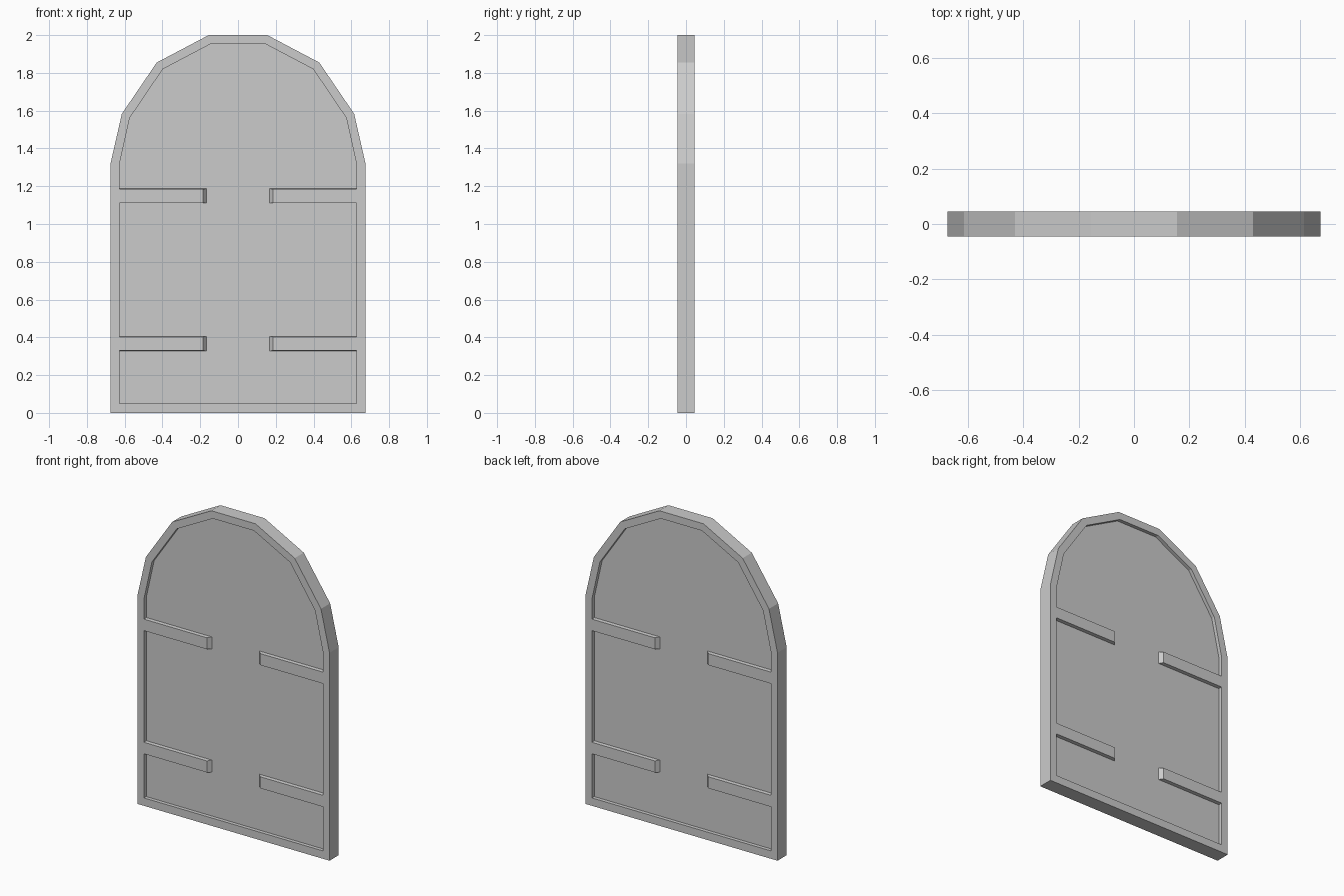
import bpy
import bmesh

if "Cube" in bpy.data.objects:
    bpy.data.objects.remove(bpy.data.objects["Cube"])

HALF = 0.046    # half thickness of the door at the rim
FLOOR = 0.023   # half thickness at the recessed panel


def loop_from_half(half):
    """Close a right-hand (x, z) half profile by mirroring it across x = 0."""
    return half + [(-x, z) for x, z in reversed(half)]


def loft(name, rings, cap_first=True, cap_last=True):
    """Skin a stack of equal-length point rings into one flat-shaded object."""
    bm = bmesh.new()
    rows = [[bm.verts.new(p) for p in ring] for ring in rings]
    for a, b in zip(rows, rows[1:]):
        n = len(a)
        for i in range(n):
            j = (i + 1) % n
            bm.faces.new((a[i], a[j], b[j], b[i]))
    if cap_first:
        bm.faces.new(rows[0][::-1])
    if cap_last:
        bm.faces.new(rows[-1])
    bmesh.ops.recalc_face_normals(bm, faces=bm.faces[:])
    mesh = bpy.data.meshes.new(name)
    bm.to_mesh(mesh)
    bm.free()
    obj = bpy.data.objects.new(name, mesh)
    bpy.context.collection.objects.link(obj)
    return obj


# Arched door leaf: raised rim around a recessed panel on both faces
outer = loop_from_half([(0.675, 0), (0.675, 1.32), (0.615, 1.583),
                        (0.43, 1.855), (0.155, 2.0)])
inner = loop_from_half([(0.628, 0.05), (0.628, 1.315), (0.573, 1.562),
                        (0.398, 1.82), (0.145, 1.953)])
section = [(inner, -FLOOR), (inner, -HALF), (outer, -HALF),
           (outer, HALF), (inner, HALF), (inner, FLOOR)]
loft("door_leaf", [[(x, y, z) for x, z in ring] for ring, y in section])


# Hinge straps: flush with the rim, with a sloped free end
def strap(name, side, face, z0, z1):
    def ring(tip, depth, flare):
        y = face * depth
        root = 0.628
        return [(side * root, y, z0 - flare), (side * tip, y, z0 - flare),
                (side * tip, y, z1 + flare), (side * root, y, z1 + flare)]
    return loft(name, [ring(0.168, FLOOR, 0.002), ring(0.186, HALF, 0)],
                cap_first=False)


for level, z0, z1 in (("lower", 0.33, 0.403), ("upper", 1.112, 1.185)):
    for side_name, side in (("left", -1), ("right", 1)):
        for face_name, face in (("front", -1), ("back", 1)):
            obj = strap(f"hinge_strap_{level}_{side_name}_{face_name}",
                        side, face, z0, z1)
            # Open-bottomed blocks: make sure the outer cap faces outward
            cap = max(obj.data.polygons, key=lambda p: p.center.y * face)
            if cap.normal.y * face < 0:
                obj.data.flip_normals()
